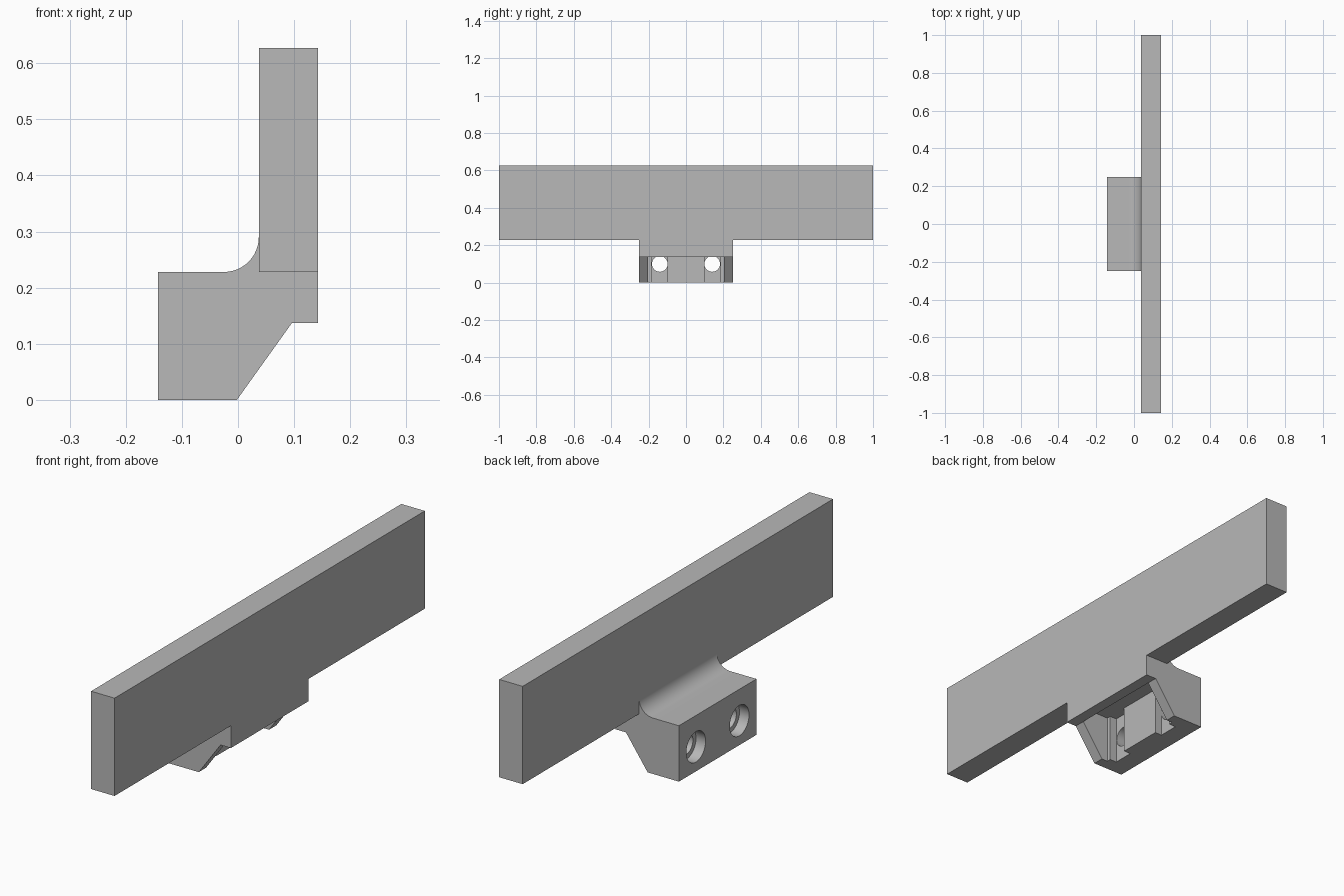
import bpy, bmesh, math
from mathutils import Matrix, Vector

old = bpy.data.objects.get("Cube")
if old:
    bpy.data.objects.remove(old, do_unlink=True)

grey = bpy.data.materials.new("plain grey")
grey.use_nodes = True
colour = (0.48, 0.48, 0.48, 1)
grey.diffuse_color = colour
grey.node_tree.nodes["Principled BSDF"].inputs["Base Color"].default_value = colour


def finish(name, bm):
    bmesh.ops.recalc_face_normals(bm, faces=bm.faces)
    mesh = bpy.data.meshes.new(name)
    bm.to_mesh(mesh)
    bm.free()
    mesh.materials.append(grey)
    obj = bpy.data.objects.new(name, mesh)
    bpy.context.collection.objects.link(obj)
    return obj


def box(name, x, y, z):
    """Box from (low, high) ranges on each axis."""
    bm = bmesh.new()
    bmesh.ops.create_cube(bm, size=1)
    for v in bm.verts:
        v.co = Vector([r[0] if c < 0 else r[1] for c, r in zip(v.co, (x, y, z))])
    return finish(name, bm)


def extrude_profile(name, points, half_width):
    """Closed x-z profile extruded along y."""
    bm = bmesh.new()
    face = bm.faces.new([bm.verts.new((x, -half_width, z)) for x, z in points])
    new = bmesh.ops.extrude_face_region(bm, geom=[face])["geom"]
    verts = [g for g in new if isinstance(g, bmesh.types.BMVert)]
    bmesh.ops.translate(bm, verts=verts, vec=(0, 2 * half_width, 0))
    return finish(name, bm)


def bore(name, radius, x, y, z):
    """Cylinder along x."""
    bm = bmesh.new()
    place = Matrix.Translation((sum(x) / 2, y, z)) @ Matrix.Rotation(math.pi / 2, 4, "Y")
    bmesh.ops.create_cone(bm, cap_ends=True, segments=40, radius1=radius,
                          radius2=radius, depth=x[1] - x[0], matrix=place)
    return finish(name, bm)


# Long upright plate
BACK, FRONT, SHELF = 0.037, 0.143, 0.228
box("upright_plate", (BACK, FRONT), (-1, 1), (SHELF, 0.627))

# Bracket body with sloped underside and a concave fillet against the plate
R = 0.062
fillet = [(BACK - R + R * math.sin(a), SHELF + R - R * math.cos(a))
          for a in (math.pi / 2 * i / 12 for i in range(13))]
profile = [(-FRONT, 0), (-0.002, 0), (0.096, 0.137), (FRONT, 0.137),
           (FRONT, SHELF), (BACK, SHELF)] + fillet[::-1] + [(-FRONT, SHELF)]
bracket = extrude_profile("bracket", profile, 0.25)

# Hollow underneath, nut slots and counterbored screw holes
cutters = [box("hollow", (-0.03, 0.096), (-0.203, 0.203), (-0.05, 0.2))]
for side in (-1, 1):
    slot = sorted((side * 0.098, side * 0.185))
    cutters += [box("nut_slot", (-0.062, 0), slot, (-0.05, 0.2)),
                bore("screw_hole", 0.042, (-0.2, 0), side * 0.14, 0.1),
                bore("counterbore", 0.062, (-0.2, -0.1), side * 0.14, 0.1)]

bpy.context.view_layer.objects.active = bracket
for cutter in cutters:
    mod = bracket.modifiers.new("cut", "BOOLEAN")
    mod.operation, mod.solver, mod.object = "DIFFERENCE", "EXACT", cutter
    bpy.ops.object.modifier_apply(modifier=mod.name)
    bpy.data.objects.remove(cutter, do_unlink=True)

bpy.ops.object.select_all(action="DESELECT")
bracket.select_set(True)
bpy.ops.object.shade_smooth_by_angle(angle=math.radians(30))
